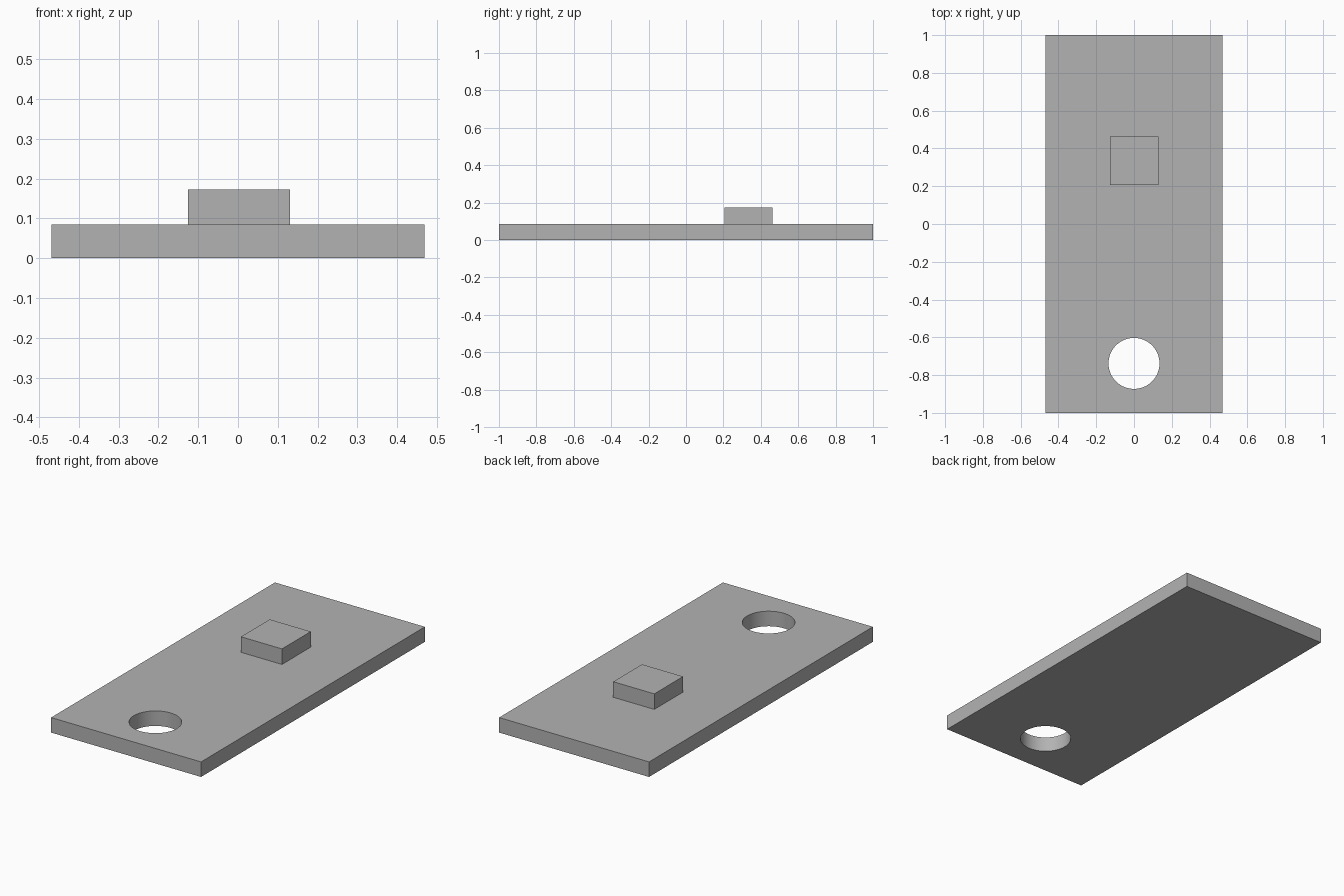
import bpy
import math

default = bpy.data.objects.get("Cube")
if default:
    bpy.data.objects.remove(default, do_unlink=True)

PLATE_TOP = 0.085
BLOCK_TOP = 0.173

grey = bpy.data.materials.new("plain_grey")
grey.use_nodes = True
grey.diffuse_color = (0.45, 0.45, 0.45, 1)
grey.node_tree.nodes["Principled BSDF"].inputs["Base Color"].default_value = grey.diffuse_color


def box(name, low, high):
    """Axis-aligned box between two corners."""
    centre = [(a + b) / 2 for a, b in zip(low, high)]
    bpy.ops.mesh.primitive_cube_add(size=1, location=centre)
    obj = bpy.context.object
    obj.name = name
    obj.scale = [b - a for a, b in zip(low, high)]
    bpy.ops.object.transform_apply(location=False, rotation=False, scale=True)
    obj.data.materials.append(grey)
    return obj


# Round cutter for the hole
bpy.ops.mesh.primitive_cylinder_add(vertices=64, radius=0.135, depth=1, location=(0, -0.738, 0))
cutter = bpy.context.object
cutter.name = "hole_cutter"
cutter.hide_render = True
cutter.data.materials.append(grey)

# Flat base plate with the hole cut through it
plate = box("base_plate", (-0.469, -1, 0), (0.469, 1, PLATE_TOP))
cut = plate.modifiers.new("hole", 'BOOLEAN')
cut.operation = 'DIFFERENCE'
cut.solver = 'EXACT'
cut.object = cutter
bpy.ops.object.modifier_apply(modifier=cut.name)
bpy.ops.object.shade_smooth_by_angle(angle=math.radians(30))
bpy.data.objects.remove(cutter, do_unlink=True)

# Small raised block on top of the plate
box("raised_block", (-0.126, 0.206, PLATE_TOP), (0.131, 0.463, BLOCK_TOP))
